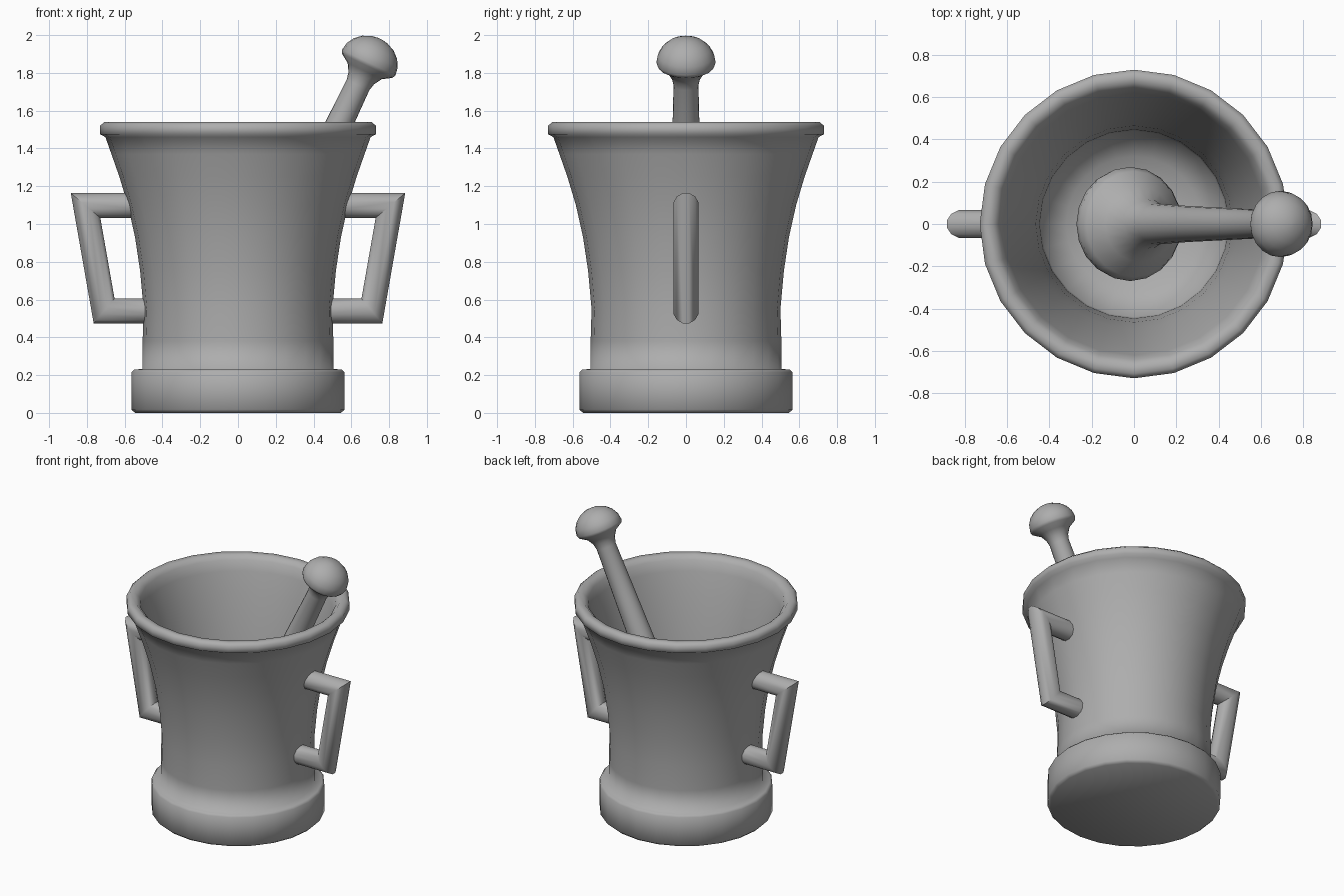
import bpy, bmesh, math
from mathutils import Vector, Matrix

if "Cube" in bpy.data.objects:
    bpy.data.objects.remove(bpy.data.objects["Cube"])

stone = bpy.data.materials.new("dark_grey")
stone.diffuse_color = (0.42, 0.42, 0.42, 1)
stone.use_nodes = True
stone.node_tree.nodes["Principled BSDF"].inputs["Base Color"].default_value = stone.diffuse_color


def finish(name, bm, angle=40):
    bmesh.ops.remove_doubles(bm, verts=bm.verts, dist=1e-5)
    bmesh.ops.recalc_face_normals(bm, faces=bm.faces)
    me = bpy.data.meshes.new(name)
    bm.to_mesh(me)
    bm.free()
    me.materials.append(stone)
    ob = bpy.data.objects.new(name, me)
    bpy.context.collection.objects.link(ob)
    bpy.ops.object.select_all(action='DESELECT')
    ob.select_set(True)
    bpy.context.view_layer.objects.active = ob
    bpy.ops.object.shade_smooth_by_angle(angle=math.radians(angle))
    return ob


def skin(bm, rings, caps=False):
    rows = [[bm.verts.new(p) for p in ring] for ring in rings]
    n = len(rows[0])
    for a, b in zip(rows, rows[1:]):
        for i in range(n):
            j = (i + 1) % n
            bm.faces.new((a[i], a[j], b[j], b[i]))
    if caps:
        bm.faces.new(rows[0])
        bm.faces.new(rows[-1])


def lathe(name, profile, sides, matrix=Matrix(), angle=40):
    # profile is (radius, height); the ends are closed with flat caps
    bm = bmesh.new()
    skin(bm, [[matrix @ Vector((r * math.cos(2 * math.pi * i / sides),
                                r * math.sin(2 * math.pi * i / sides), z))
               for i in range(sides)] for r, z in profile], caps=True)
    return finish(name, bm, angle)


# Mortar: foot, flared outer wall, rolled lip, inner wall and dished floor, all smooth
lathe("mortar", [
    (0.545, 0), (0.565, 0.018), (0.565, 0.215), (0.55, 0.23), (0.505, 0.232),
    (0.505, 0.38), (0.50, 0.55), (0.518, 0.75), (0.545, 0.93),
    (0.583, 1.10), (0.628, 1.25), (0.67, 1.37), (0.702, 1.46),
    (0.73, 1.475), (0.73, 1.52), (0.708, 1.54), (0.67, 1.537), (0.642, 1.51),
    (0.62, 1.44), (0.58, 1.30), (0.535, 1.10), (0.495, 0.90),
    (0.465, 0.70), (0.447, 0.50), (0.44, 0.34), (0.32, 0.25), (0.15, 0.22), (0.02, 0.215)],
    24, angle=100)

# Pestle: tilted, with a mushroom knob and a wide grinding head
tilt = Matrix.Translation((0, 0, 0.41)) @ Matrix.Rotation(math.radians(25.6), 4, 'Y')
grinder = [(0.27 * math.sin(a), -0.04 - 0.18 * math.cos(a))
           for a in [math.radians(d) for d in (4, 22, 40, 58, 75, 90)]]
shaft = [(0.25, 0.0), (0.18, 0.06), (0.12, 0.14), (0.097, 0.24), (0.085, 0.6),
         (0.074, 1.1), (0.066, 1.47), (0.075, 1.51), (0.10, 1.552), (0.148, 1.583)]
knob = [(0.157 * math.cos(a), 1.602 + 0.14 * math.sin(a))
        for a in [math.radians(d) for d in (0, 18, 36, 54, 72, 86)]]
lathe("pestle", grinder + shaft + knob, 20, tilt, angle=80)

# Handles: mitred round bar, mirrored to both sides
path = [Vector(p) for p in ((0.565, 0, 1.098), (0.807, 0, 1.098),
                            (0.709, 0, 0.54), (0.47, 0, 0.54))]


def handle(name, side):
    r, sides = 0.068, 12
    normals = []
    for a, b in zip(path, path[1:]):
        d = (b - a).normalized()
        normals.append(Vector((-d.z, 0, d.x)))
    miters = [normals[0]]
    for n1, n2 in zip(normals, normals[1:]):
        miters.append((n1 + n2) / (1 + n1.dot(n2)))
    miters.append(normals[-1])
    rings = []
    for p, m in zip(path, miters):
        ring = []
        for i in range(sides):
            a = 2 * math.pi * (i + 0.5) / sides
            q = p + m * r * math.cos(a) + Vector((0, r * math.sin(a), 0))
            ring.append((q.x * side, q.y, q.z))
        rings.append(ring)
    bm = bmesh.new()
    skin(bm, rings, caps=True)
    finish(name, bm)


handle("handle_right", 1)
handle("handle_left", -1)
